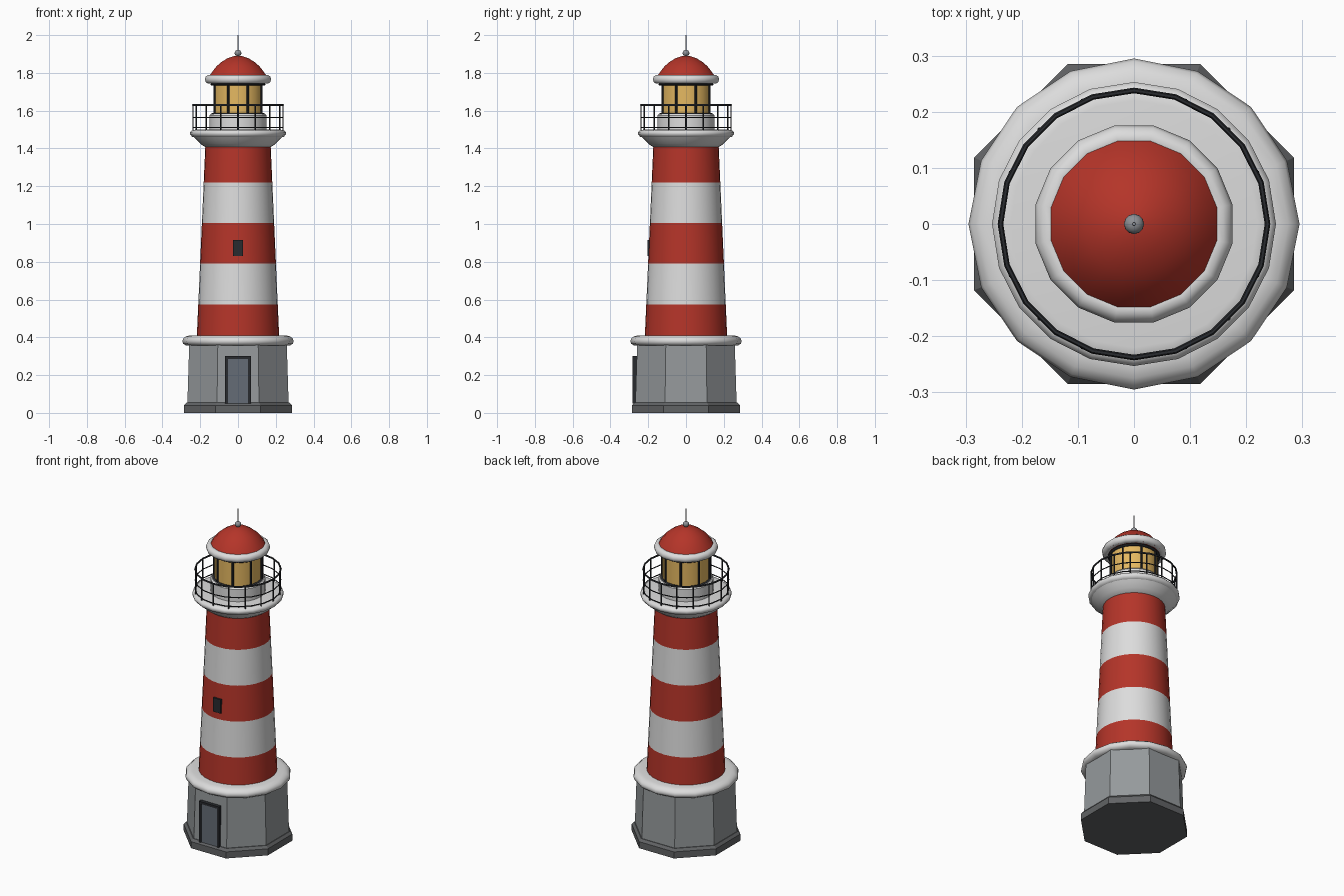
import bpy, bmesh, math
from math import sin, cos, pi
from mathutils import Matrix

if "Cube" in bpy.data.objects:
    bpy.data.objects.remove(bpy.data.objects["Cube"])


def material(name, r, g, b):
    m = bpy.data.materials.new(name)
    m.use_nodes = True
    m.diffuse_color = (r, g, b, 1)
    m.node_tree.nodes["Principled BSDF"].inputs["Base Color"].default_value = (r, g, b, 1)
    return m


RED = material("red paint", .46, .035, .022)
WHITE = material("white paint", .72, .72, .72)
STONE = material("grey stone", .30, .32, .33)
PLINTH = material("dark stone", .12, .125, .13)
IRON = material("black iron", .022, .024, .028)
GLASS = material("amber glass", .78, .48, .12)
DOOR = material("slate door", .13, .15, .18)
METAL = material("grey metal", .27, .28, .30)


def finish(name, bm, mats, angle):
    bmesh.ops.recalc_face_normals(bm, faces=bm.faces)
    mesh = bpy.data.meshes.new(name)
    bm.to_mesh(mesh)
    bm.free()
    ob = bpy.data.objects.new(name, mesh)
    bpy.context.collection.objects.link(ob)
    for m in mats:
        mesh.materials.append(m)
    if angle:
        bpy.ops.object.select_all(action="DESELECT")
        ob.select_set(True)
        bpy.context.view_layer.objects.active = ob
        bpy.ops.object.shade_smooth_by_angle(angle=math.radians(angle))
    return ob


def lathe(name, profile, sides, mats, turn=0.0, angle=40, closed=False):
    """Spin (radius, height) points around z; open profiles get end caps."""
    bm = bmesh.new()
    rings = [[bm.verts.new((r * cos(2 * pi * i / sides + turn),
                            r * sin(2 * pi * i / sides + turn), z))
              for i in range(sides)] for r, z in profile]
    pairs = list(zip(rings, rings[1:]))
    if closed:
        pairs.append((rings[-1], rings[0]))
    else:
        bm.faces.new(rings[0])
        bm.faces.new(rings[-1])
    for k, (a, b) in enumerate(pairs):
        for i in range(sides):
            j = (i + 1) % sides
            f = bm.faces.new((a[i], a[j], b[j], b[i]))
            f.material_index = k % len(mats)
    return finish(name, bm, mats, angle)


def torus(name, radius, z, thick, height, sides, mat, turn=0.0, steps=10):
    section = [(radius + thick * cos(2 * pi * i / steps),
                z + height * sin(2 * pi * i / steps)) for i in range(steps)]
    return lathe(name, section, sides, [mat], turn, 60, True)


def box(name, x, y, z, mat):
    bm = bmesh.new()
    size = [(b - a, (a + b) / 2) for a, b in (x, y, z)]
    bmesh.ops.create_cube(bm, size=1, matrix=Matrix.Translation([c for _, c in size])
                          @ Matrix.Diagonal([s for s, _ in size] + [1]))
    return finish(name, bm, [mat], 0)


def post_circle(name, count, radius, low, high, thick, mat, turn=0.0):
    bm = bmesh.new()
    for i in range(count):
        a = 2 * pi * i / count + turn
        spot = Matrix.Translation((radius * cos(a), radius * sin(a), (low + high) / 2))
        bmesh.ops.create_cone(bm, cap_ends=True, segments=6, radius1=thick, radius2=thick,
                              depth=high - low, matrix=spot @ Matrix.Rotation(a, 4, "Z"))
    return finish(name, bm, [mat], 40)


# Octagonal base
EIGHTH = pi / 8
octa = 1 / cos(EIGHTH)
lathe("plinth", [(.285 * octa, 0), (.285 * octa, .04), (.272 * octa, .055)], 8,
      [PLINTH], EIGHTH, 0)
lathe("base_wall", [(.268 * octa, .05), (.258 * octa, .37)], 8, [STONE], EIGHTH, 0)
lathe("base_cornice", [(.25, .355), (.275, .357), (.29, .366), (.295, .38), (.29, .394),
                       (.275, .405), (.255, .41), (.2, .41)], 16, [WHITE], 0, 60)

# Door with a frame on the front wall
for side in (-1, 1):
    box("door_jamb_" + ("right" if side < 0 else "left"),
        sorted((side * .054, side * .068)), (-.282, -.25), (.05, .30), IRON)
box("door_lintel", (-.068, .068), (-.282, -.25), (.286, .30), IRON)
box("door_panel", (-.054, .054), (-.276, -.25), (.05, .286), DOOR)

# Striped tapering tower
BANDS = 5
low, high = .36, 1.435
stripes = [(.22 - .048 * i / BANDS, low + (high - low) * i / BANDS) for i in range(BANDS + 1)]
lathe("tower", stripes, 32, [RED, WHITE])
box("tower_window", (-.026, .026), (-.205, -.17), (.83, .915), IRON)

# Gallery deck on a flared corbel
lathe("gallery_corbel", [(.165, 1.405), (.178, 1.41), (.2, 1.425), (.225, 1.45), (.238, 1.465)],
      32, [WHITE], 0, 60)
lathe("gallery_deck", [(.22, 1.458), (.243, 1.462), (.253, 1.475), (.253, 1.487),
                       (.243, 1.497), (.22, 1.5)], 20, [WHITE], 0, 60)

# Gallery railing
for label, z, t in (("top", 1.63, .005), ("middle", 1.565, .003), ("bottom", 1.51, .003)):
    torus("railing_" + label, .238, z, t, t, 20, IRON, 0, 6)
post_circle("railing_posts", 16, .238, 1.495, 1.63, .004, IRON)

# Lantern room
lathe("lantern_base", [(.152, 1.495), (.152, 1.575), (.145, 1.583)], 32, [WHITE])
lathe("lantern_glass", [(.13, 1.58), (.13, 1.745)], 24, [GLASS])
post_circle("lantern_mullions", 8, .135, 1.58, 1.745, .006, IRON, EIGHTH)
torus("lantern_sill", .135, 1.583, .007, .005, 24, IRON, 0, 6)
torus("lantern_head", .136, 1.738, .01, .007, 24, IRON, 0, 6)

# Roof
ROOF_TURN = pi / 16
lathe("roof_dome", [(.165, 1.745), (.165, 1.765), (.15, 1.79), (.136, 1.81), (.115, 1.836), (.09, 1.857),
                    (.058, 1.877), (.025, 1.888), (.006, 1.891)], 16, [RED], ROOF_TURN, 50)
torus("roof_rim", .155, 1.766, .024, .024, 16, WHITE, ROOF_TURN)

# Finial and lightning rod
lathe("finial_ball", [(.016 * sin(pi * i / 8) + .002, 1.905 - .016 * cos(pi * i / 8))
                      for i in range(9)], 12, [METAL])
lathe("lightning_rod", [(.004, 1.91), (.003, 2.0)], 6, [METAL])
